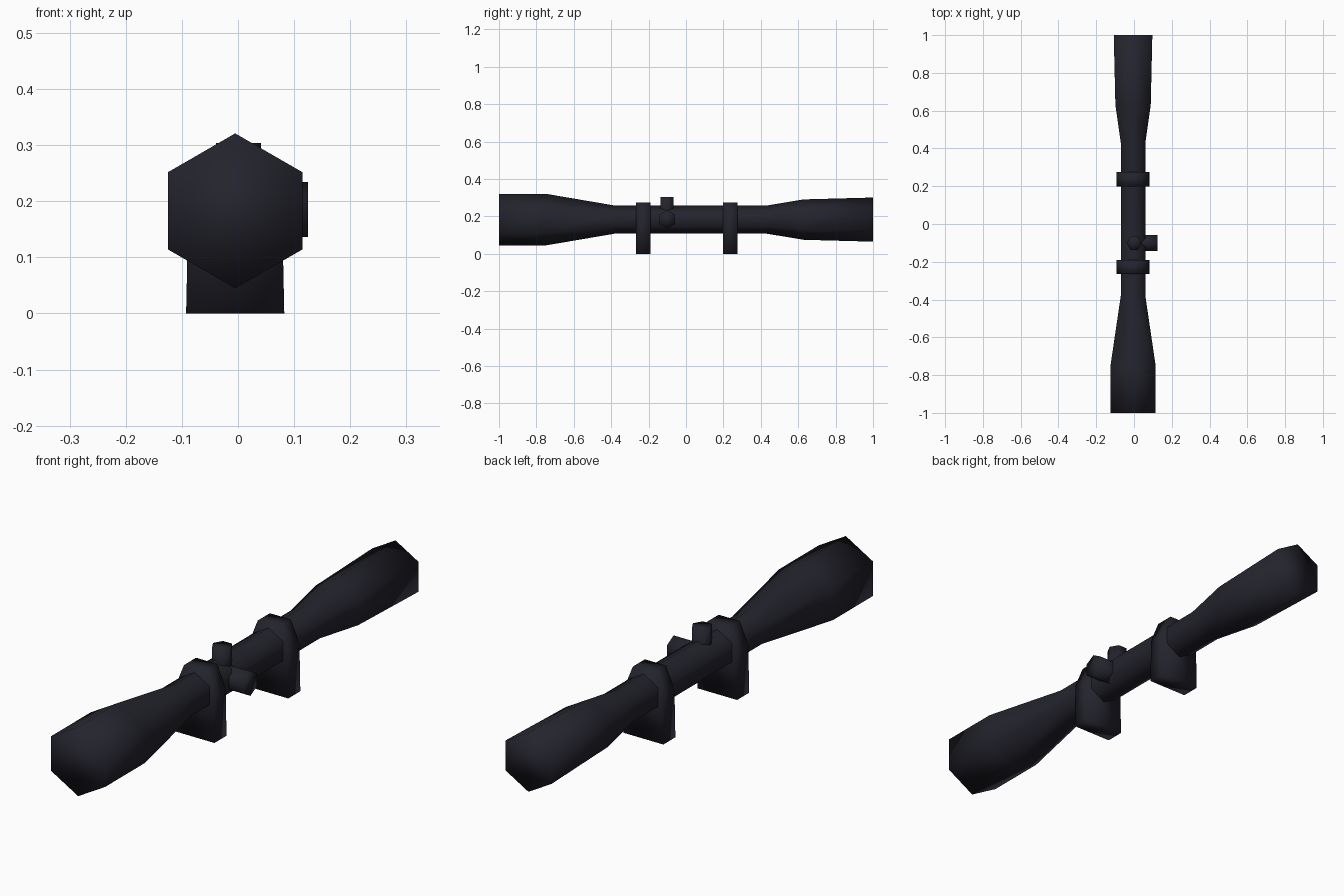
import bpy, bmesh, math
from mathutils import Matrix, Vector

if "Cube" in bpy.data.objects:
    bpy.data.objects.remove(bpy.data.objects["Cube"])

CX, CZ = -0.005, 0.183          # optical axis

black = bpy.data.materials.new("matte_black")
black.diffuse_color = (0.017, 0.017, 0.026, 1)
black.use_nodes = True
black.node_tree.nodes["Principled BSDF"].inputs["Base Color"].default_value = black.diffuse_color


def finish(name, bm):
    bmesh.ops.recalc_face_normals(bm, faces=bm.faces)
    for f in bm.faces:
        f.smooth = True
    me = bpy.data.meshes.new(name)
    bm.to_mesh(me)
    bm.free()
    me.materials.append(black)
    ob = bpy.data.objects.new(name, me)
    bpy.context.collection.objects.link(ob)
    return ob


def loft(name, loops):
    """Skin a list of equal-length vertex loops and cap both ends."""
    bm = bmesh.new()
    rows = [[bm.verts.new(p) for p in loop] for loop in loops]
    n = len(rows[0])
    for a, b in zip(rows, rows[1:]):
        for i in range(n):
            j = (i + 1) % n
            bm.faces.new((a[i], a[j], b[j], b[i]))
    bm.faces.new(rows[0])
    bm.faces.new(rows[-1])
    return finish(name, bm)


def hexagon(r, start=0.0):
    return [(r * math.cos(start + k * math.pi / 3),
             r * math.sin(start + k * math.pi / 3)) for k in range(6)]


# Scope tube: six-sided profile along y, points up
profile = [(-1.0, 0.138), (-0.75, 0.138), (-0.38, 0.075),
           (0.43, 0.075), (0.63, 0.108), (1.0, 0.118)]
loft("scope_tube", [[(CX + u, y, CZ + v) for u, v in hexagon(r, math.pi / 2)]
                    for y, r in profile])

# Mounting rings: flat-topped half hexagon on a straight foot
half = [(0.0875, 0.0), (0.0835, 0.185), (0.047, 0.275)]
outline = half + [(-x, z) for x, z in reversed(half)]
for name, y in (("front_mount", -0.228), ("rear_mount", 0.237)):
    loft(name, [[(CX + x, y + d, z) for x, z in outline]
                for d in (-0.038, 0.038)])

# Adjustment turrets: top and right side
loft("top_turret", [[(0.001 + u, -0.102 + v, z) for u, v in hexagon(0.04)]
                    for z in (CZ, 0.304)])
loft("side_turret", [[(x, -0.1 + u, 0.185 + v)
                      for u, v in hexagon(0.049, math.pi / 2)]
                     for x in (CX, 0.125)])
